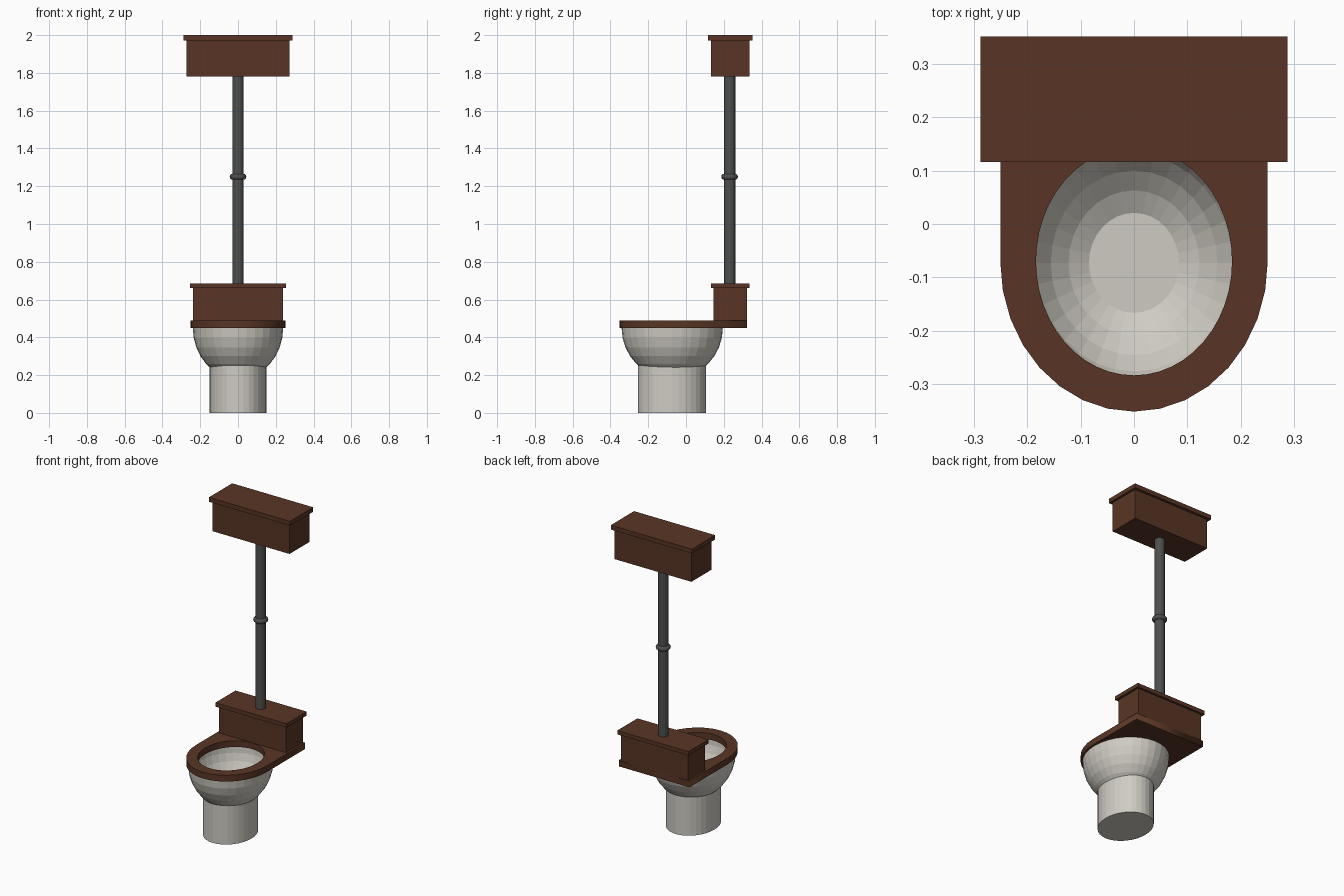
import bpy, bmesh, math

if "Cube" in bpy.data.objects:
    bpy.data.objects.remove(bpy.data.objects["Cube"])

def material(name, rgb):
    m = bpy.data.materials.new(name)
    m.diffuse_color = (*rgb, 1)
    m.use_nodes = True
    m.node_tree.nodes["Principled BSDF"].inputs["Base Color"].default_value = m.diffuse_color
    return m

WOOD = material("dark wood", (0.098, 0.036, 0.018))
PORCELAIN = material("porcelain", (0.62, 0.60, 0.54))
IRON = material("dark iron", (0.075, 0.079, 0.075))
BOWL_Y, TANK_Y = -0.073, 0.234

def box(name, half_x, half_y, z0, z1):
    bpy.ops.mesh.primitive_cube_add(size=1, location=(0, TANK_Y, (z0 + z1) / 2))
    ob = bpy.context.object
    ob.name = name
    ob.scale = (2 * half_x, 2 * half_y, z1 - z0)
    ob.data.materials.append(WOOD)

def lathe(name, profile, y, mat, sides=32, cap_first=False, cap_last=False):
    """Sweep (rx, ry, z) rings around a vertical axis at (0, y)."""
    bm = bmesh.new()
    rings = []
    for rx, ry, z in profile:
        angles = [2 * math.pi * i / sides for i in range(sides)]
        rings.append([bm.verts.new((rx * math.cos(a), y + ry * math.sin(a), z)) for a in angles])
    for a, b in zip(rings, rings[1:]):
        for i in range(sides):
            j = (i + 1) % sides
            bm.faces.new((a[i], a[j], b[j], b[i]))
    if cap_first:
        bm.faces.new(rings[0][::-1])
    if cap_last:
        bm.faces.new(rings[-1])
    me = bpy.data.meshes.new(name)
    bm.to_mesh(me)
    bm.free()
    me.materials.append(mat)
    bpy.context.collection.objects.link(bpy.data.objects.new(name, me))

# Wooden boxes with overhanging lids
box("upper_tank", 0.273, 0.101, 1.78, 1.972)
box("upper_tank_lid", 0.288, 0.118, 1.972, 2.0)
box("lower_box", 0.238, 0.088, 0.489, 0.66)
box("lower_box_lid", 0.253, 0.102, 0.66, 0.685)

# Seat: U-shaped outline with an oval hole
arc = [math.pi * (1 + i / 16) for i in range(17)]
outline = [(0.251 * math.cos(a), -0.07 + 0.282 * math.sin(a)) for a in arc]
outline += [(0.251, 0.322), (-0.251, 0.322)]
hole = [(0.184 * math.cos(i * math.pi / 24), -0.07 + 0.214 * math.sin(i * math.pi / 24))
        for i in range(48)]
curve = bpy.data.curves.new("seat", 'CURVE')
curve.dimensions, curve.fill_mode, curve.extrude = '2D', 'BOTH', 0.02
for pts in (outline, hole):
    s = curve.splines.new('POLY')
    s.points.add(len(pts) - 1)
    for p, (x, y) in zip(s.points, pts):
        p.co = (x, y, 0, 1)
    s.use_cyclic_u = True
curve.materials.append(WOOD)
seat = bpy.data.objects.new("seat", curve)
seat.location.z = 0.47
bpy.context.collection.objects.link(seat)
bpy.ops.object.select_all(action='DESELECT')
seat.select_set(True)
bpy.context.view_layer.objects.active = seat
bpy.ops.object.convert(target='MESH')

# Bowl: outer and inner half ellipsoids, flat floor inside
def ellipsoid(rx, ry, rz, steps):
    angles = [math.radians(11.25 * k) for k in steps]
    return [(rx * math.sin(a), ry * math.sin(a), 0.45 - rz * math.cos(a)) for a in angles]

bowl = ellipsoid(0.239, 0.268, 0.27, range(2, 9)) + ellipsoid(0.221, 0.245, 0.25, range(8, 1, -1))
lathe("bowl", bowl, BOWL_Y, PORCELAIN, cap_first=True, cap_last=True)

# Pedestal, open at the top where it enters the bowl
lathe("pedestal", [(0.15, 0.18, 0), (0.15, 0.18, 0.25)], -0.075, PORCELAIN, cap_first=True)

# Flush pipe with its joint ring
lathe("flush_pipe", [(0.03, 0.03, 0.66), (0.03, 0.03, 1.79)], 0.231, IRON, 20, True, True)
ring = [(0.028 + 0.016 * math.cos(t), 1.25 + 0.016 * math.sin(t))
        for t in (math.radians(a) for a in range(-90, 91, 30))]
lathe("pipe_ring", [(r, r, z) for r, z in ring], 0.231, IRON, 20, True, True)
